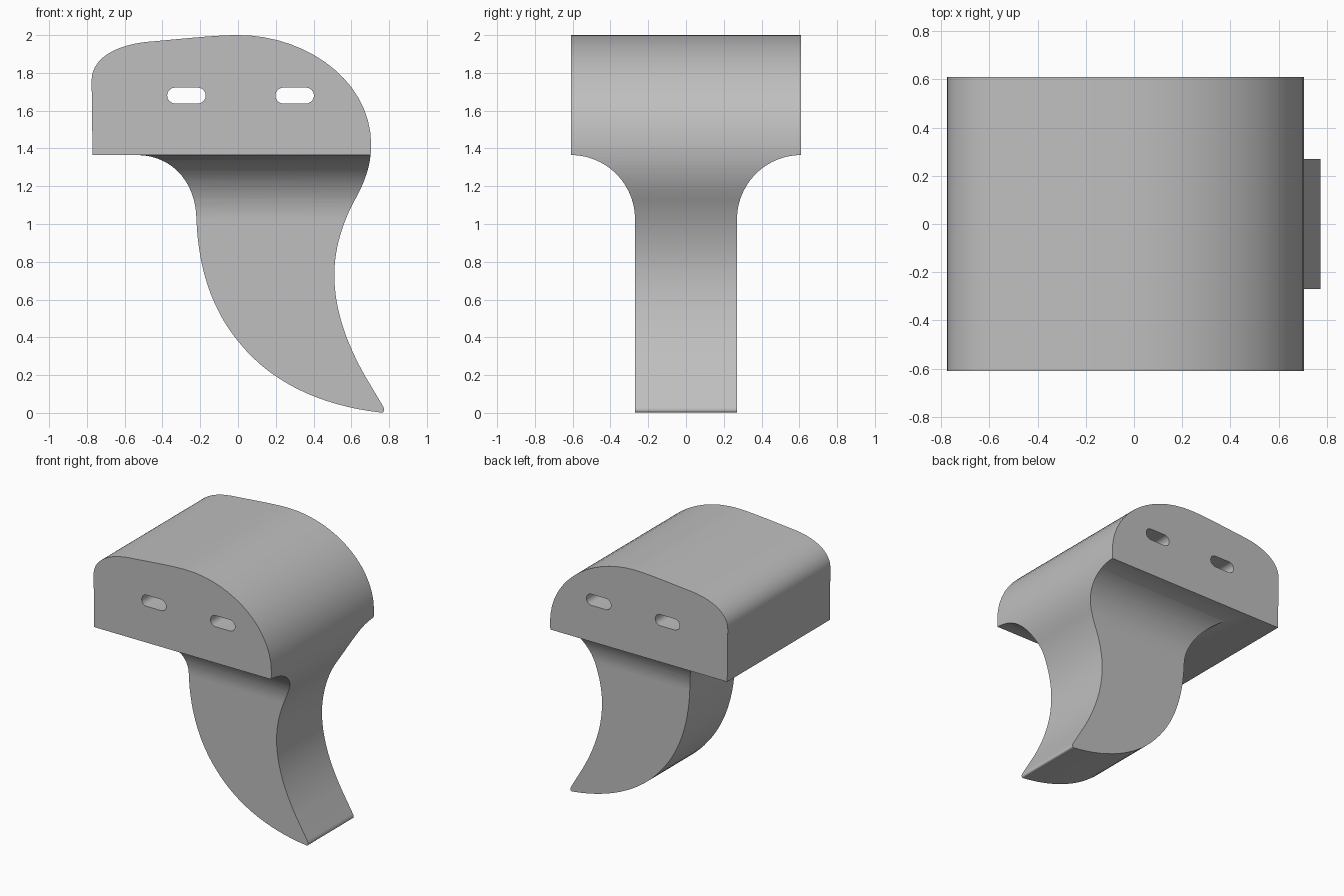
import bpy
import bmesh
from math import cos, sin, pi, radians
from mathutils import Vector
from mathutils.geometry import interpolate_bezier

if "Cube" in bpy.data.objects:
    bpy.data.objects.remove(bpy.data.objects["Cube"])

grey = bpy.data.materials.new("light grey")
grey.use_nodes = True
grey.diffuse_color = (0.52, 0.52, 0.52, 1)
grey.node_tree.nodes["Principled BSDF"].inputs["Base Color"].default_value = grey.diffuse_color


def prism(name, points, half, axis):
    """Extrude a closed (horizontal, z) profile along axis from -half to half."""
    bm = bmesh.new()
    place = (lambda u, z: (u, -half, z)) if axis == "y" else (lambda u, z: (-half, u, z))
    face = bm.faces.new([bm.verts.new(place(u, z)) for u, z in points])
    grown = bmesh.ops.extrude_face_region(bm, geom=[face])["geom"]
    move = Vector((0, 2 * half, 0)) if axis == "y" else Vector((2 * half, 0, 0))
    bmesh.ops.translate(bm, vec=move, verts=[g for g in grown if isinstance(g, bmesh.types.BMVert)])
    bmesh.ops.recalc_face_normals(bm, faces=bm.faces)
    mesh = bpy.data.meshes.new(name)
    bm.to_mesh(mesh)
    bm.free()
    mesh.materials.append(grey)
    obj = bpy.data.objects.new(name, mesh)
    bpy.context.collection.objects.link(obj)
    return obj


def trace(start, segments, steps=16):
    """Follow lines (one point) and Bezier curves (two handles and an end)."""
    path = [start]
    for seg in segments:
        if len(seg) == 1:
            path.append(seg[0])
        else:
            knots = [Vector((*p, 0)) for p in (path[-1], *seg)]
            path += [(p.x, p.y) for p in interpolate_bezier(*knots, steps)[1:]]
    return path


def combine(target, tool, operation):
    """Apply a boolean and discard the tool."""
    tool.hide_render = True
    mod = target.modifiers.new(operation, "BOOLEAN")
    mod.operation, mod.object, mod.solver = operation, tool, "EXACT"
    bpy.ops.object.select_all(action="DESELECT")
    bpy.context.view_layer.objects.active = target
    target.select_set(True)
    bpy.ops.object.modifier_apply(modifier=mod.name)
    bpy.data.objects.remove(tool)


# Side outline: rounded head with a curved, tapering claw
outline = trace((-0.77, 1.365), [
    [(-0.775, 1.76)],
    [(-0.775, 1.89), (-0.62, 1.955), (-0.46, 1.966)],
    [(-0.3, 1.98), (-0.12, 2.0), (0, 2.0)],
    [(0.36, 2.0), (0.705, 1.76), (0.705, 1.42)],
    [(0.705, 1.31), (0.67, 1.22), (0.62, 1.13)],
    [(0.56, 1.02), (0.51, 0.88), (0.51, 0.73)],
    [(0.51, 0.54), (0.58, 0.36), (0.67, 0.2)],
    [(0.765, 0.04)],
    [(0.78, 0.015), (0.775, 0.0), (0.755, 0.002)],
    [(0.46, 0.035), (0.18, 0.15), (0, 0.38)],
    [(-0.14, 0.55), (-0.21, 0.77), (-0.22, 1.02)],
    [(-0.22, 1.22), (-0.35, 1.365), (-0.535, 1.365)],
])
body = prism("hook_body", outline, 0.8, "y")

# Width profile: wide head flaring out of a narrow claw
flare = [(0.61 - 0.34 * cos(a), 1.025 + 0.34 * sin(a)) for a in (pi / 2 * i / 24 for i in range(25))]
half = [(0.27, -0.1)] + flare + [(0.61, 2.1)]
width = prism("width_profile", half + [(-y, z) for y, z in reversed(half)], 1, "x")
combine(body, width, "INTERSECT")

# Two rounded slots through the head
for centre in (-0.273, 0.3):
    slot = []
    for side in (1, -1):
        for i in range(13):
            a = side * pi / 2 - pi * i / 12
            slot.append((centre + side * 0.06 + 0.042 * cos(a), 1.68 + 0.042 * sin(a)))
    combine(body, prism("slot_cutter", slot, 0.9, "y"), "DIFFERENCE")

bpy.ops.object.shade_smooth_by_angle(angle=radians(30))
